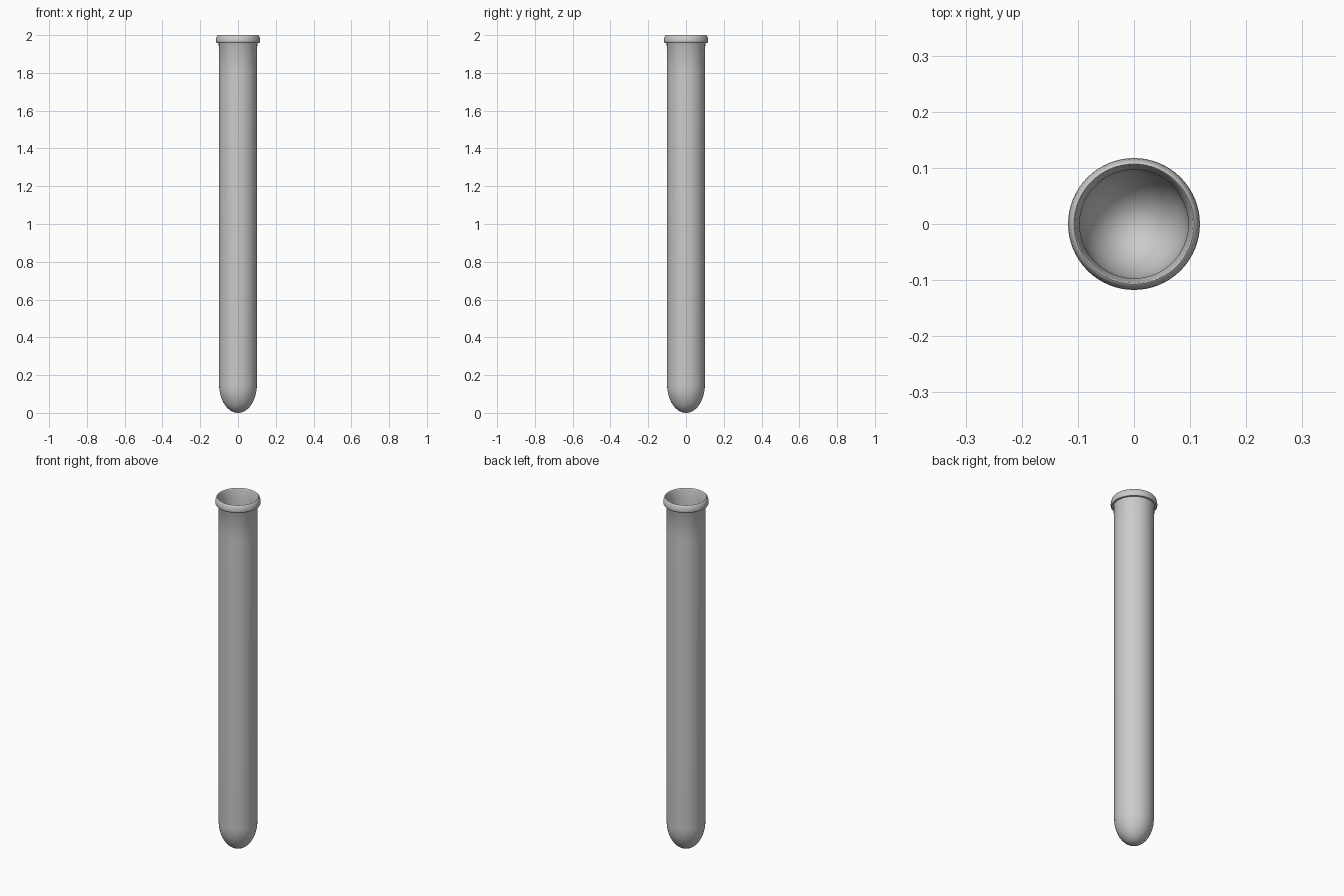
import bpy, bmesh, math

if "Cube" in bpy.data.objects:
    bpy.data.objects.remove(bpy.data.objects["Cube"])

SIDES = 64


def lathe(name, profile):
    """Spin an (r, z) profile round the z axis."""
    bm = bmesh.new()
    verts = [bm.verts.new((r, 0, z)) for r, z in profile]
    edges = [bm.edges.new(p) for p in zip(verts, verts[1:])]
    bmesh.ops.spin(bm, geom=verts + edges, cent=(0, 0, 0), axis=(0, 0, 1),
                   angle=2 * math.pi, steps=SIDES, use_duplicate=False)
    bmesh.ops.remove_doubles(bm, verts=bm.verts, dist=0.00005)
    bmesh.ops.recalc_face_normals(bm, faces=bm.faces)
    mesh = bpy.data.meshes.new(name)
    bm.to_mesh(mesh)
    bm.free()
    obj = bpy.data.objects.new(name, mesh)
    bpy.context.collection.objects.link(obj)
    bpy.context.view_layer.objects.active = obj
    obj.select_set(True)
    bpy.ops.object.shade_smooth_by_angle(angle=math.radians(40))
    obj.select_set(False)
    return obj


def bowl(radius, low, high, n=14):
    """Rounded bottom, from the centre out to the wall."""
    pts = []
    for i in range(n + 1):
        a = math.pi / 2 * i / n
        pts.append((radius * math.sin(a), high - (high - low) * math.cos(a)))
    return pts


# Round-bottomed tube with a thin wall and a rolled, flared rim
outer = bowl(0.1, 0.0, 0.15)
rim = [(0.101, 1.80), (0.102, 1.955), (0.104, 1.959), (0.113, 1.959),
       (0.1165, 1.963), (0.1175, 1.970), (0.116, 1.982), (0.113, 1.993),
       (0.109, 1.999), (0.107, 2.0), (0.105, 1.998), (0.1035, 1.990),
       (0.100, 1.968), (0.097, 1.950), (0.097, 1.80)]
inner = bowl(0.096, 0.005, 0.15)[::-1]
lathe("test_tube", outer + rim + inner)
